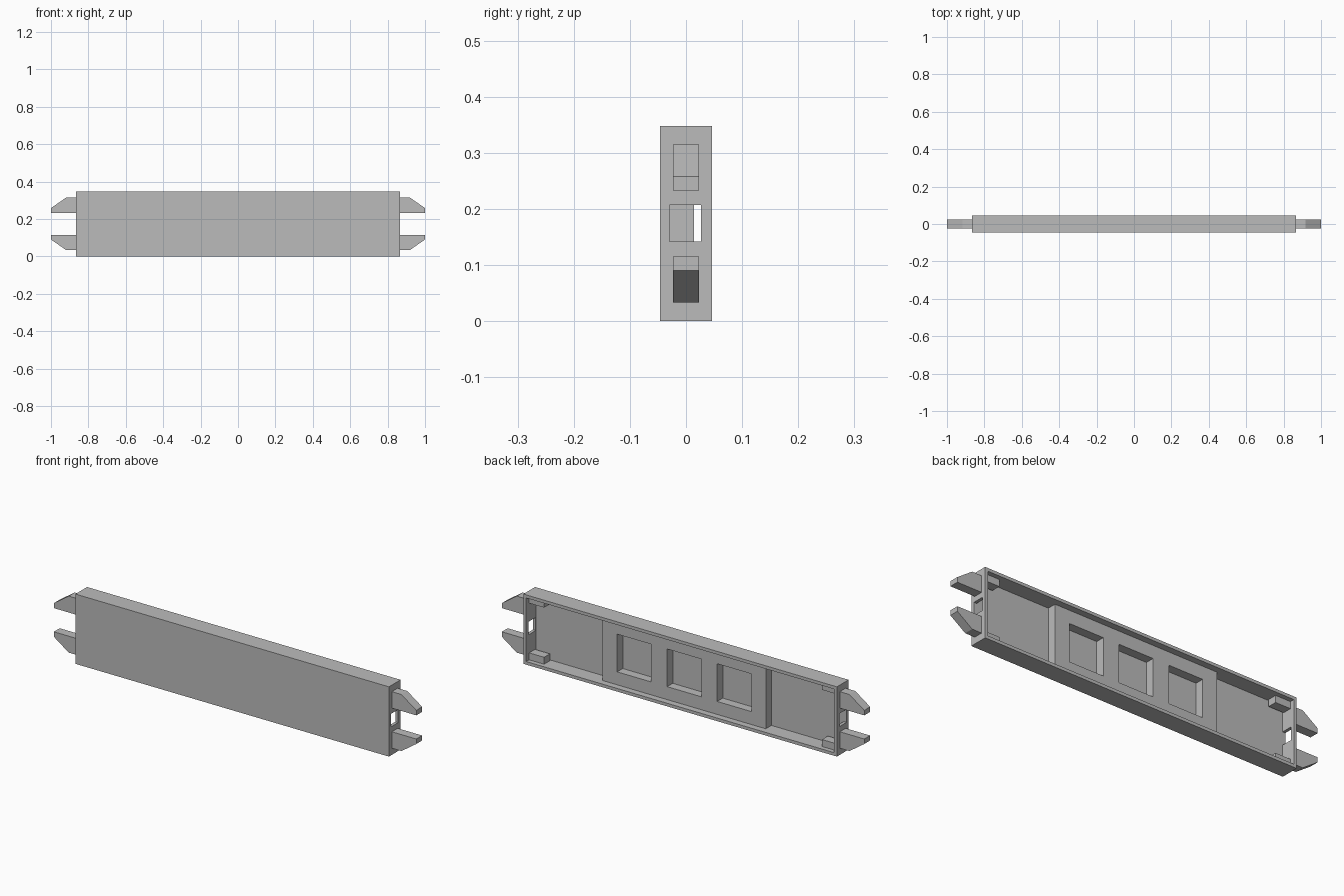
import bpy, bmesh

cube = bpy.data.objects.get("Cube")
if cube:
    bpy.data.objects.remove(cube, do_unlink=True)

grey = bpy.data.materials.new("plain_grey")
grey.use_nodes = True
grey.diffuse_color = (0.5, 0.5, 0.5, 1)
grey.node_tree.nodes["Principled BSDF"].inputs["Base Color"].default_value = (0.5, 0.5, 0.5, 1)

LENGTH, DEPTH, HEIGHT = 0.865, 0.046, 0.348   # half length, half depth, height
WALL = 0.0155
FLOOR, BLOCK_TOP = -0.03, 0.014               # y levels inside the tray


def prism(name, outline, y0, y1):
    """Extrude an x-z outline from y0 to y1."""
    bm = bmesh.new()
    face = bm.faces.new([bm.verts.new((x, y0, z)) for x, z in outline])
    ext = bmesh.ops.extrude_face_region(bm, geom=[face])
    verts = [v for v in ext["geom"] if isinstance(v, bmesh.types.BMVert)]
    bmesh.ops.translate(bm, verts=verts, vec=(0, y1 - y0, 0))
    bmesh.ops.recalc_face_normals(bm, faces=bm.faces)
    mesh = bpy.data.meshes.new(name)
    bm.to_mesh(mesh)
    bm.free()
    mesh.materials.append(grey)
    obj = bpy.data.objects.new(name, mesh)
    bpy.context.collection.objects.link(obj)
    return obj


def box(name, x0, x1, y0, y1, z0, z1):
    return prism(name, [(x0, z0), (x1, z0), (x1, z1), (x0, z1)], y0, y1)


def cut(obj, cutter):
    """Subtract the cutter, then discard it."""
    mod = obj.modifiers.new("cut", "BOOLEAN")
    mod.operation, mod.solver, mod.object = "DIFFERENCE", "EXACT", cutter
    bpy.context.view_layer.objects.active = obj
    bpy.ops.object.modifier_apply(modifier=mod.name)
    bpy.data.objects.remove(cutter, do_unlink=True)


# Tray open at the back, with a slot through each end wall
tray = box("tray", -LENGTH, LENGTH, -DEPTH, DEPTH, 0, HEIGHT)
cut(tray, box("pocket_cutter", WALL - LENGTH, LENGTH - WALL, FLOOR, 0.1, WALL, HEIGHT - WALL))
for s in (-1, 1):
    x0, x1 = sorted((s * 0.83, s * 0.9))
    cut(tray, box("slot_cutter", x0, x1, -0.029, 0.027, 0.142, 0.207))

# Raised centre block with three square windows down to the tray floor
block = box("centre_block", -0.45, 0.45, FLOOR - 0.004, BLOCK_TOP, WALL - 0.004, HEIGHT - WALL + 0.004)
half, mid = 0.094, HEIGHT / 2
for i in (-1, 0, 1):
    x = i * 0.276
    cut(block, box("window_cutter", x - half, x + half, -0.1, 0.1, mid - half, mid + half))

# Tapered end prongs and the small stops inside the corners
prong = [(0.86, 0.115), (1.0, 0.115), (1.0, 0.09), (0.918, 0.033), (0.86, 0.033)]
for side, s in (("left", 1), ("right", -1)):
    for level, flip in (("lower", False), ("upper", True)):
        def place(points):
            return [(s * x, HEIGHT - z if flip else z) for x, z in points]
        prism(f"{side}_{level}_prong", place(prong), -0.023, 0.023)
        stop = [(0.767, 0.012), (0.855, 0.012), (0.855, 0.05), (0.767, 0.05)]
        prism(f"{side}_{level}_stop", place(stop), -0.023, 0.023)
